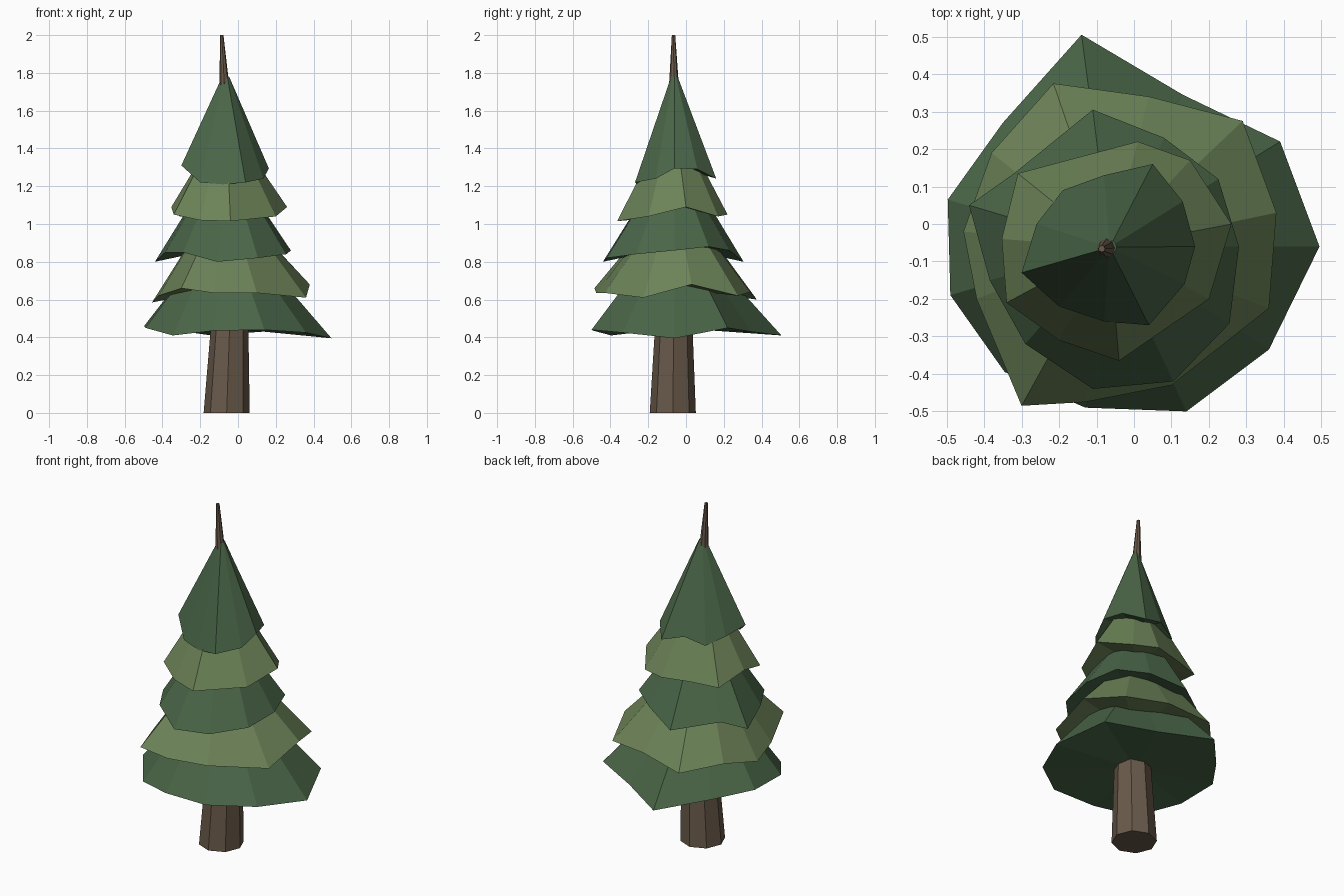
import bpy, bmesh, math


def material(name, rgb):
    m = bpy.data.materials.new(name)
    m.diffuse_color = (*rgb, 1)
    return m


DARK = material("dark_green", (0.068, 0.132, 0.064))
LIGHT = material("light_green", (0.152, 0.230, 0.098))
BARK = material("bark_brown", (0.140, 0.100, 0.068))
CX, CY = -0.065, -0.062     # trunk axis


def finish(bm, name, mat):
    bmesh.ops.recalc_face_normals(bm, faces=bm.faces[:])
    me = bpy.data.meshes.new(name)
    bm.to_mesh(me)
    bm.free()
    me.materials.append(mat)
    bpy.context.collection.objects.link(bpy.data.objects.new(name, me))


def bridge(bm, a, b):
    n = len(a)
    for i in range(n):
        j = (i + 1) % n
        bm.faces.new((a[i], a[j], b[j], b[i]))


def skirt(name, mat, rim, z_top, f, z_under):
    """Ragged cone of needles: rim narrows to f of its size at z_top."""
    bm = bmesh.new()
    low = [bm.verts.new(p) for p in rim]
    top = [bm.verts.new((CX + f * (x - CX), CY + f * (y - CY), z_top)) for x, y, z in rim]
    bridge(bm, low, top)
    bm.faces.new(top)
    mid = bm.verts.new((CX, CY, z_under))
    for i in range(len(low)):
        bm.faces.new((low[i], mid, low[(i + 1) % len(low)]))
    finish(bm, name, mat)


# Trunk: eight-sided taper up to the bare tip
bm = bmesh.new()
rings = []
for x, y, z, r in [(-0.06, -0.07, 0, 0.122), (-0.045, -0.065, 0.44, 0.1),
                   (-0.073, -0.064, 1.75, 0.025), (-0.086, -0.066, 2, 0.009)]:
    rings.append([bm.verts.new((x + r * math.cos(k * math.pi / 4),
                                y + r * math.sin(k * math.pi / 4), z)) for k in range(8)])
for a, b in zip(rings, rings[1:]):
    bridge(bm, a, b)
bm.faces.new(rings[0])
bm.faces.new(rings[-1])
finish(bm, "trunk", BARK)

# Needle layers, bottom to top (rims run clockwise from the back)
skirt("needles_bottom", DARK, [
    (-.14, .505, .41), (.13, .345, .43), (.39, .22, .45), (.495, -.06, .395),
    (.36, -.335, .425), (.14, -.50, .44), (-.13, -.49, .435), (-.345, -.395, .41),
    (-.49, -.19, .45), (-.497, .065, .46), (-.35, .27, .44)], 0.85, 0.3, 0.45)

skirt("needles_lower", LIGHT, [
    (-.215, .375, .60), (.04, .34, .64), (.29, .275, .62), (.38, .03, .68),
    (.36, -.225, .61), (.10, -.43, .635), (-.13, -.475, .635), (-.30, -.485, .66),
    (-.42, -.20, .62), (-.455, -.02, .585), (-.38, .19, .63)], 1.0, 0.33, 0.66)

skirt("needles_middle", DARK, [
    (-.11, .305, .80), (.08, .23, .86), (.225, .12, .88), (.28, -.06, .86),
    (.255, -.265, .84), (.105, -.42, .82), (-.11, -.44, .80), (-.29, -.32, .85),
    (-.385, -.15, .85), (-.44, .05, .80), (-.32, .135, .84)], 1.2, 0.34, 0.88)

skirt("needles_upper", LIGHT, [
    (.01, .22, 1.05), (.15, .17, 1.04), (.26, .00, 1.09), (.20, -.20, 1.04),
    (-.04, -.365, 1.015), (-.20, -.31, 1.02), (-.34, -.21, 1.05),
    (-.353, -.04, 1.09), (-.31, .135, 1.04), (-.16, .175, 1.05)], 1.4, 0.35, 1.1)

skirt("needles_top", DARK, [
    (.05, .16, 1.24), (.13, .06, 1.29), (.163, -.06, 1.295), (.135, -.16, 1.24),
    (.04, -.27, 1.22), (-.08, -.26, 1.21), (-.20, -.22, 1.22), (-.30, -.13, 1.31),
    (-.26, 0, 1.28), (-.19, .09, 1.24), (-.08, .13, 1.28)], 1.78, 0.08, 1.31)
